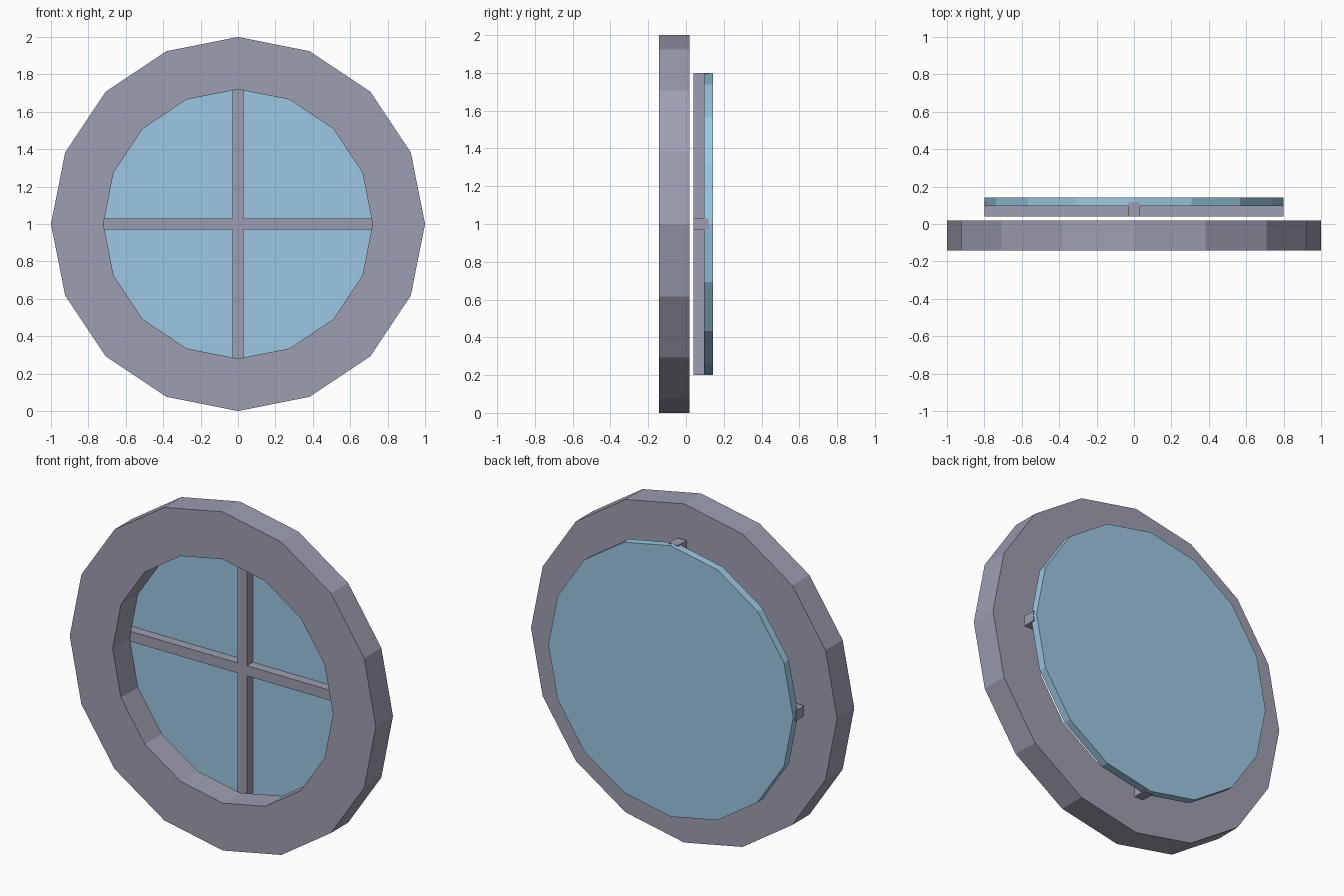
import bpy
import bmesh
from math import cos, sin, pi

cube = bpy.data.objects.get("Cube")
if cube:
    bpy.data.objects.remove(cube, do_unlink=True)

SIDES = 16
CENTRE_Z = 1.0


def make_material(name, rgb):
    mat = bpy.data.materials.new(name)
    mat.use_nodes = True
    color = (*rgb, 1.0)
    mat.diffuse_color = color
    mat.node_tree.nodes["Principled BSDF"].inputs["Base Color"].default_value = color
    return mat


def add_object(name, bm, mat):
    bmesh.ops.recalc_face_normals(bm, faces=bm.faces)
    mesh = bpy.data.meshes.new(name)
    bm.to_mesh(mesh)
    bm.free()
    mesh.materials.append(mat)
    obj = bpy.data.objects.new(name, mesh)
    bpy.context.collection.objects.link(obj)
    return obj


def circle(bm, radius, y):
    angles = [2 * pi * i / SIDES for i in range(SIDES)]
    return [bm.verts.new((radius * cos(a), y, CENTRE_Z + radius * sin(a))) for a in angles]


def bridge(bm, a, b):
    for i in range(SIDES):
        j = (i + 1) % SIDES
        bm.faces.new((a[i], a[j], b[j], b[i]))


def ring(name, outer, inner, front, back, mat):
    bm = bmesh.new()
    profile = [(outer, front), (outer, back), (inner, back), (inner, front)]
    loops = [circle(bm, r, y) for r, y in profile]
    for k in range(4):
        bridge(bm, loops[k], loops[(k + 1) % 4])
    return add_object(name, bm, mat)


def disc(name, radius, front, back, mat):
    bm = bmesh.new()
    a, b = circle(bm, radius, front), circle(bm, radius, back)
    bridge(bm, a, b)
    bm.faces.new(a)
    bm.faces.new(b)
    return add_object(name, bm, mat)


def bar(name, width, height, front, back, mat):
    bm = bmesh.new()
    bmesh.ops.create_cube(bm, size=1.0)
    bmesh.ops.scale(bm, vec=(width, back - front, height), verts=bm.verts)
    bmesh.ops.translate(bm, vec=(0, (front + back) / 2, CENTRE_Z), verts=bm.verts)
    return add_object(name, bm, mat)


frame_grey = make_material("frame grey", (0.34, 0.345, 0.44))
glass_blue = make_material("glass blue", (0.335, 0.575, 0.76))

# Thick outer frame
ring("window_frame", 1.0, 0.72, -0.142, 0.018, frame_grey)

# Crossed glazing bars, partly sunk into the pane
bar("vertical_bar", 0.06, 1.6, 0.04, 0.118, frame_grey)
bar("horizontal_bar", 1.6, 0.06, 0.04, 0.118, frame_grey)

# Pane behind the bars
disc("glass_pane", 0.8, 0.095, 0.142, glass_blue)
